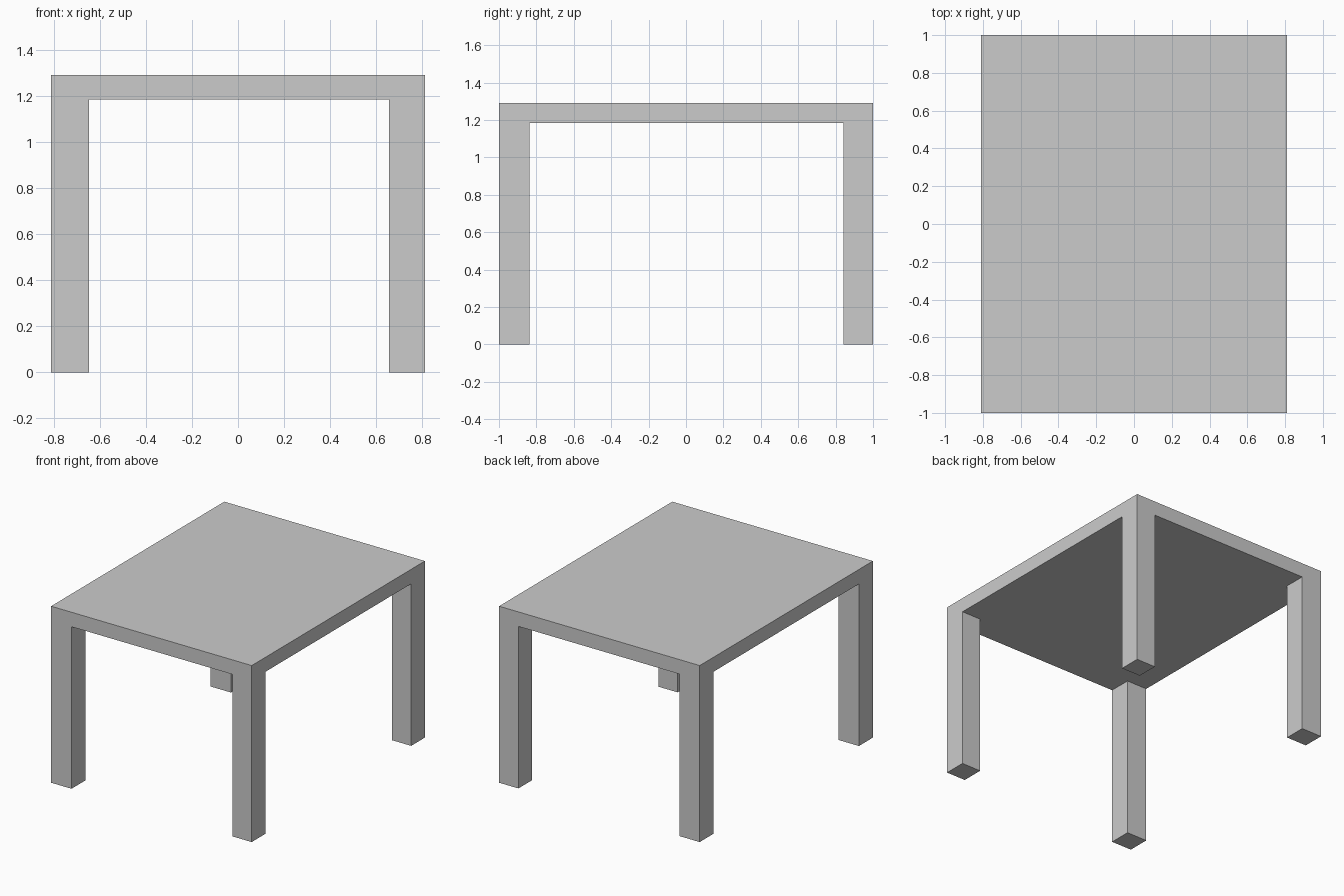
import bpy
import bmesh
from mathutils import Matrix, Vector

if "Cube" in bpy.data.objects:
    bpy.data.objects.remove(bpy.data.objects["Cube"])

HALF_X, HALF_Y = 0.811, 1.0
UNDERSIDE, TOP = 1.184, 1.29
LEG_X = (-0.646, 0.655)    # inner faces of left and right legs
LEG_Y = (-0.838, 0.841)    # inner faces of front and back legs

bm = bmesh.new()

# Table top slab
size = Vector((2 * HALF_X, 2 * HALF_Y, TOP - UNDERSIDE))
bmesh.ops.create_cube(bm, size=1, matrix=Matrix.Translation((0, 0, (TOP + UNDERSIDE) / 2))
                      @ Matrix.Diagonal(size.to_4d()))

# Cut the slab along the inner leg faces
for normal, cuts in (((1, 0, 0), LEG_X), ((0, 1, 0), LEG_Y)):
    for d in cuts:
        bmesh.ops.bisect_plane(bm, geom=bm.verts[:] + bm.edges[:] + bm.faces[:],
                               plane_co=Vector(normal) * d, plane_no=normal)

# Legs: pull the four underside corners down to the floor
bm.normal_update()
corners = []
for f in bm.faces:
    c = f.calc_center_median()
    if f.normal.z < -0.9 and abs(c.x) > 0.7 and abs(c.y) > 0.85:
        corners.append(f)
for f in bmesh.ops.extrude_discrete_faces(bm, faces=corners)["faces"]:
    for v in f.verts:
        v.co.z = 0
bmesh.ops.remove_doubles(bm, verts=bm.verts[:], dist=1e-4)

# Merge coplanar faces into clean flat sides
bmesh.ops.dissolve_limit(bm, angle_limit=0.01, verts=bm.verts[:], edges=bm.edges[:])
bmesh.ops.recalc_face_normals(bm, faces=bm.faces[:])

mesh = bpy.data.meshes.new("table")
bm.to_mesh(mesh)
bm.free()
bpy.context.collection.objects.link(bpy.data.objects.new("table", mesh))
